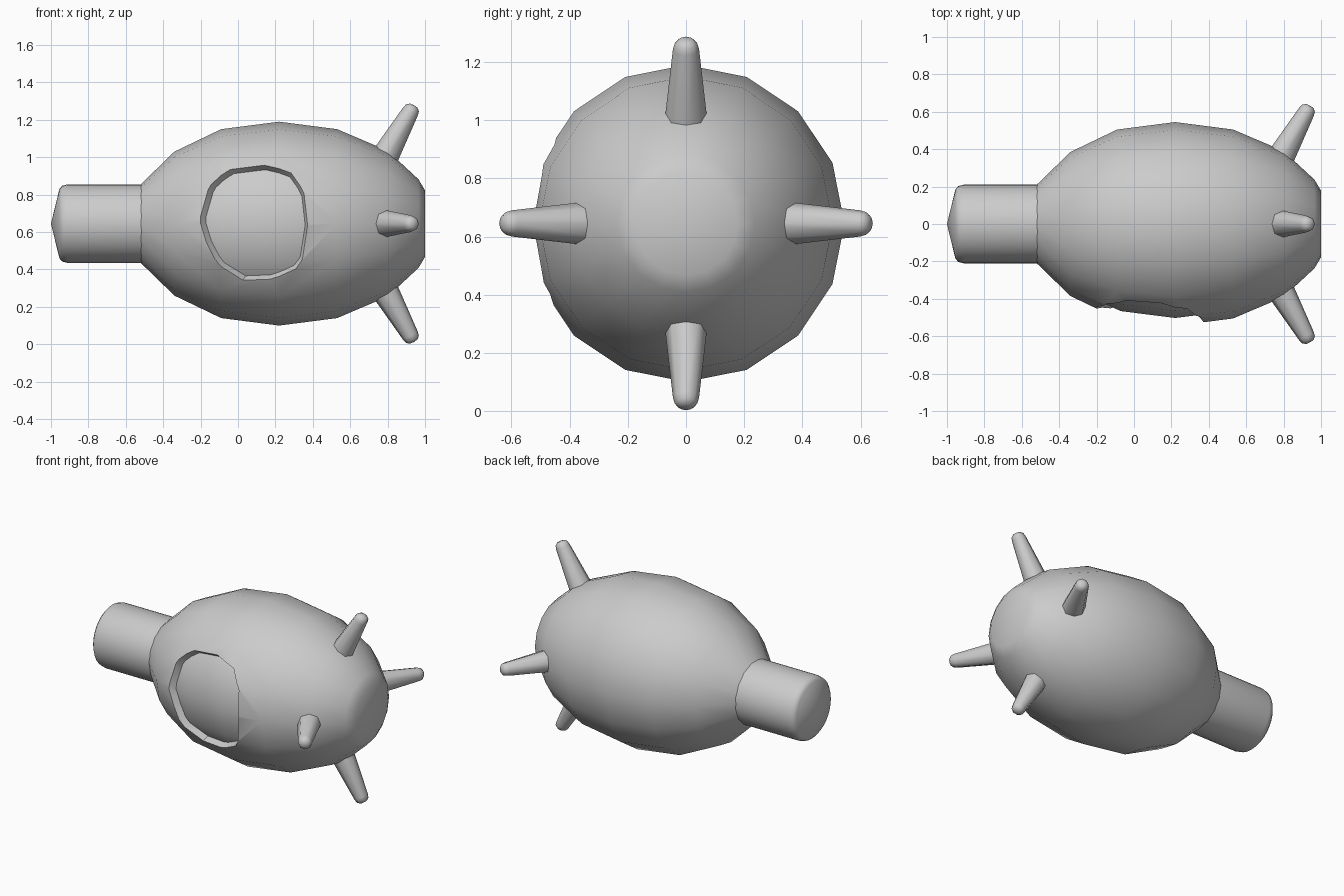
import bpy, bmesh, math
from mathutils import Vector, Matrix

if "Cube" in bpy.data.objects:
    bpy.data.objects.remove(bpy.data.objects["Cube"])

ZC = 0.645  # height of the long axis


def finish(name, bm, mat=None):
    bmesh.ops.remove_doubles(bm, verts=bm.verts, dist=1e-5)
    bmesh.ops.recalc_face_normals(bm, faces=bm.faces)
    me = bpy.data.meshes.new(name)
    bm.to_mesh(me)
    bm.free()
    ob = bpy.data.objects.new(name, me)
    bpy.context.collection.objects.link(ob)
    if mat:
        me.transform(mat)
    return ob


def smooth(ob, deg=40):
    bpy.ops.object.select_all(action='DESELECT')
    ob.select_set(True)
    bpy.context.view_layer.objects.active = ob
    bpy.ops.object.shade_smooth_by_angle(angle=math.radians(deg))


def lathe(name, profile, sides, mat):
    """Revolve (along, radius) points around the x axis."""
    bm = bmesh.new()
    rings = []
    for x, r in profile:
        if r == 0:
            rings.append([bm.verts.new((x, 0, 0))] * sides)
        else:
            rings.append([bm.verts.new((x, r * math.cos(a), r * math.sin(a)))
                          for a in (2 * math.pi * i / sides for i in range(sides))])
    for a, b in zip(rings, rings[1:]):
        for i in range(sides):
            j = (i + 1) % sides
            bm.faces.new(dict.fromkeys((a[i], a[j], b[j], b[i])))
    return finish(name, bm, mat)


up = Matrix.Translation((0, 0, ZC))

# Egg-shaped outer shell
egg = [(-0.52, 0), (-0.52, 0.21), (-0.34, 0.385), (-0.09, 0.505), (0.22, 0.545),
       (0.53, 0.505), (0.80, 0.39), (0.965, 0.237), (1.0, 0.178), (1.0, 0)]
shell = lathe("outer_shell", egg, 16, up)


def radius_at(x):
    for (x0, r0), (x1, r1) in zip(egg[1:], egg[2:]):
        if x0 <= x <= x1:
            return r0 + (r1 - r0) * (x - x0) / (x1 - x0)


# Window cutter, tapering towards the middle of the shell
rim = [(-0.205, 0.68), (-0.147, 0.855), (-0.045, 0.94), (0.14, 0.963), (0.286, 0.92),
       (0.355, 0.807), (0.372, 0.63), (0.345, 0.455), (0.31, 0.40), (0.17, 0.342),
       (0.024, 0.337), (-0.10, 0.42), (-0.175, 0.545)]
centre = Vector((0.2, 0, ZC))
bm = bmesh.new()
outer, inner = [], []
for x, z in rim:
    p = Vector((x, -math.sqrt(radius_at(x) ** 2 - (z - ZC) ** 2), z))
    outer.append(bm.verts.new(centre + (p - centre) * 1.15))
    inner.append(bm.verts.new(centre + (p - centre) * 0.86))
far = bm.verts.new((0.08, -0.85, ZC))
near = bm.verts.new((0.08, -0.40, ZC))
for i in range(len(rim)):
    j = (i + 1) % len(rim)
    bm.faces.new((outer[i], outer[j], inner[j], inner[i]))
    bm.faces.new((outer[j], outer[i], far))
    bm.faces.new((inner[i], inner[j], near))
cutter = finish("window_cutter", bm)
cutter.hide_render = True

mod = shell.modifiers.new("window", 'BOOLEAN')
mod.operation = 'DIFFERENCE'
mod.solver = 'EXACT'
mod.object = cutter
bpy.context.view_layer.objects.active = shell
bpy.ops.object.modifier_apply(modifier=mod.name)
bpy.data.objects.remove(cutter)
smooth(shell)

# Inner core seen through the window
core = [(0.22 + (x - 0.22) * 0.94, r * 0.922) for x, r in egg]
smooth(lathe("inner_core", core, 16, up))

# Round neck with a shallow pointed end
neck = [(-1.0, 0), (-0.955, 0.185), (-0.94, 0.203), (-0.91, 0.21), (-0.45, 0.21), (-0.45, 0)]
smooth(lathe("neck", neck, 32, up))

# Four tapered prongs leaning forward
prong = [(0, 0), (0, 0.082), (0.365, 0.045), (0.388, 0.039), (0.402, 0.023), (0.404, 0)]
for i, side in enumerate(("top", "front", "bottom", "back")):
    mat = (up @ Matrix.Rotation(i * math.pi / 2, 4, 'X')
           @ Matrix.Translation((0.742, 0, 0.281))
           @ Matrix.Rotation(math.radians(-60.5), 4, 'Y'))
    smooth(lathe(side + "_prong", prong, 8, mat), 50)
